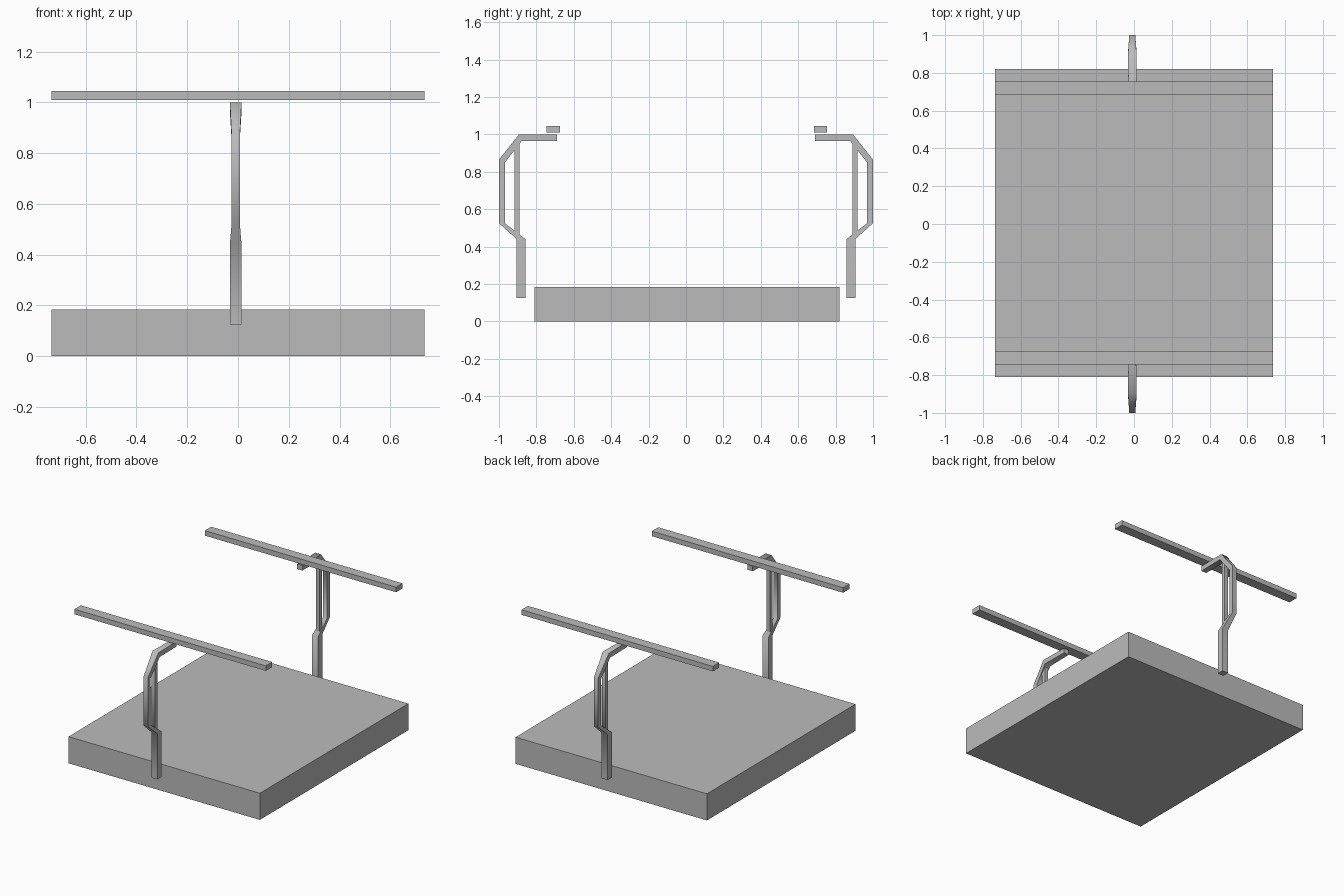
import bpy
import bmesh
import math

cube = bpy.data.objects.get("Cube")
if cube:
    bpy.data.objects.remove(cube)

grey = bpy.data.materials.new("plain grey")
grey.use_nodes = True
colour = (0.5, 0.5, 0.5, 1)
grey.diffuse_color = colour
grey.node_tree.nodes["Principled BSDF"].inputs["Base Color"].default_value = colour


def finish(name, bm):
    bmesh.ops.recalc_face_normals(bm, faces=bm.faces)
    mesh = bpy.data.meshes.new(name)
    bm.to_mesh(mesh)
    bm.free()
    mesh.materials.append(grey)
    obj = bpy.data.objects.new(name, mesh)
    bpy.context.collection.objects.link(obj)
    return obj


def box(name, low, high):
    bm = bmesh.new()
    bmesh.ops.create_cube(bm, size=1)
    for v in bm.verts:
        v.co = [a + (b - a) * (c + 0.5) for a, b, c in zip(low, high, v.co)]
    return finish(name, bm)


def swept_bar(name, stations, side, x_mid=-0.009):
    """Each station: outer (y, z), inner (y, z), half width in x."""
    bm = bmesh.new()
    rings = []
    for outer, inner, half in stations:
        corners = [(outer, -half), (outer, half), (inner, half), (inner, -half)]
        rings.append([bm.verts.new((x_mid + dx, side * p[0], p[1])) for p, dx in corners])
    for a, b in zip(rings, rings[1:]):
        for i in range(4):
            j = (i + 1) % 4
            bm.faces.new((a[i], a[j], b[j], b[i]))
    bm.faces.new(rings[0])
    bm.faces.new(rings[-1])
    obj = finish(name, bm)
    bpy.ops.object.select_all(action='DESELECT')
    obj.select_set(True)
    bpy.context.view_layer.objects.active = obj
    bpy.ops.object.shade_smooth_by_angle(angle=math.radians(60))
    return obj


# Base slab
box("base", (-0.735, -0.81, 0), (0.735, 0.82, 0.185))

# Long rails above the brackets
box("front_rail", (-0.735, -0.745, 1.01), (0.735, -0.675, 1.045))
box("back_rail", (-0.735, 0.685, 1.01), (0.735, 0.755, 1.045))

# Bent bracket, from the foot up to the arm tip, and its inner strut
bracket = [
    ((0.905, 0.125), (0.858, 0.125), 0.023),
    ((0.905, 0.44), (0.858, 0.44), 0.023),
    ((1.0, 0.525), (0.968, 0.525), 0.016),
    ((1.0, 0.865), (0.968, 0.85), 0.016),
    ((0.893, 1.0), (0.878, 0.965), 0.023),
    ((0.69, 1.0), (0.69, 0.965), 0.02),
]
strut = [
    ((0.917, 0.483), (0.889, 0.46), 0.014),
    ((0.917, 0.915), (0.889, 0.955), 0.014),
]
for label, side in (("front", -1), ("back", 1)):
    swept_bar(label + "_bracket", bracket, side)
    swept_bar(label + "_strut", strut, side)
